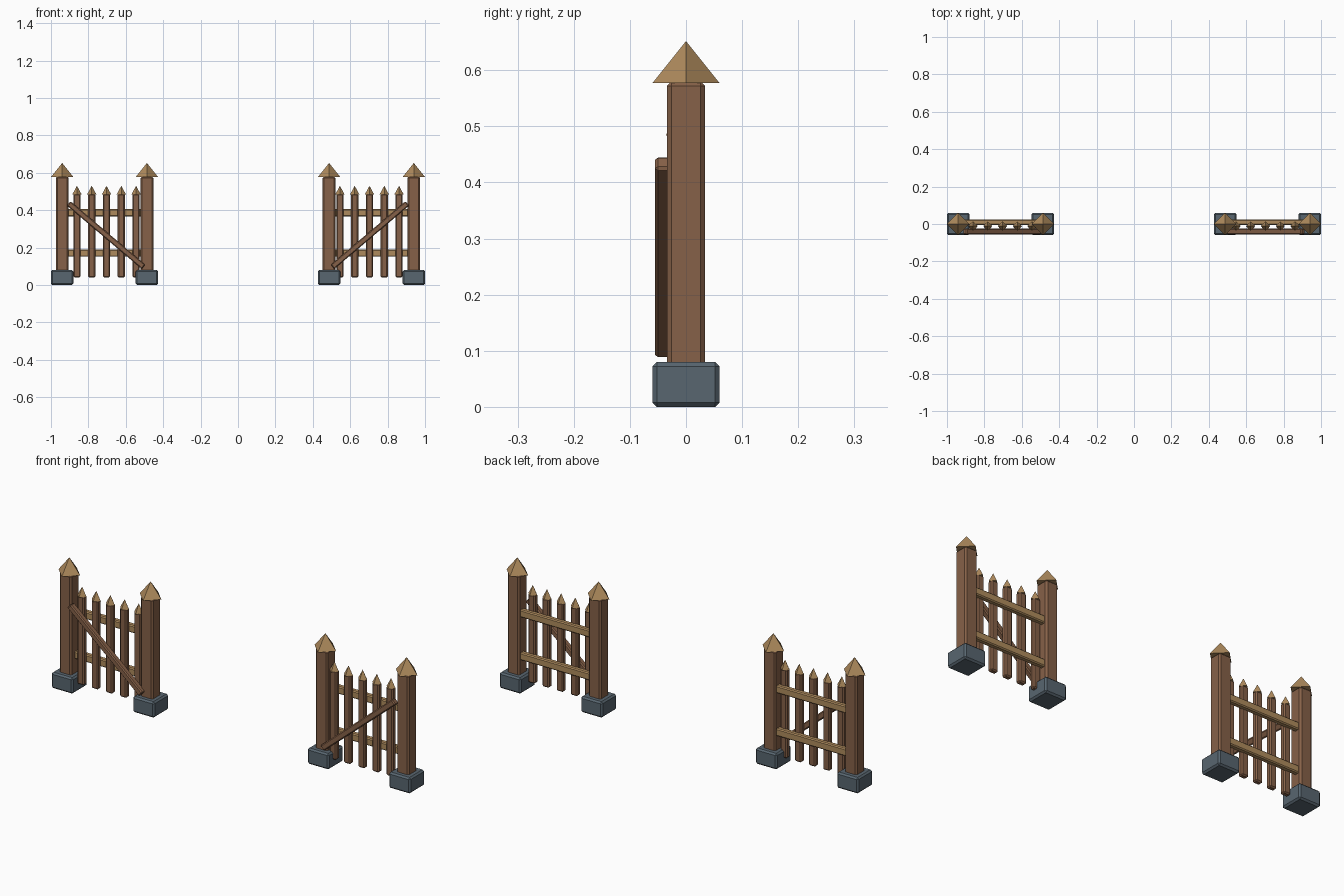
import bpy, math

if "Cube" in bpy.data.objects:
    bpy.data.objects.remove(bpy.data.objects["Cube"])


def material(name, rgb):
    m = bpy.data.materials.new(name)
    m.diffuse_color = (*rgb, 1)
    m.use_nodes = True
    m.node_tree.nodes["Principled BSDF"].inputs["Base Color"].default_value = m.diffuse_color
    return m


WOOD = material("brown_wood", (0.24, 0.12, 0.065))
TAN = material("tan_wood", (0.43, 0.26, 0.11))
STONE = material("stone", (0.098, 0.133, 0.162))


def block(name, centre, size, mat, bevel, tilt=0):
    """Chamfered box, optionally tilted about the y axis."""
    bpy.ops.mesh.primitive_cube_add(size=1, location=centre)
    ob = bpy.context.object
    ob.name = name
    ob.scale = size
    bpy.ops.object.transform_apply(location=False, rotation=False, scale=True)
    ob.rotation_euler.y = tilt
    mod = ob.modifiers.new("chamfer", "BEVEL")
    mod.width = bevel
    mod.segments = 1
    ob.data.materials.append(mat)


def spike(name, x, y, z0, z1, radius):
    """Four-sided point with its corners on the x and y axes."""
    bpy.ops.mesh.primitive_cone_add(vertices=4, radius1=radius, radius2=0,
                                    depth=z1 - z0, location=(x, y, (z0 + z1) / 2))
    ob = bpy.context.object
    ob.name = name
    ob.data.materials.append(TAN)


# Two mirrored fence panels with an open gap between them
for side, s in (("left", -1), ("right", 1)):
    # Stone feet, posts and caps
    for pos, px in (("outer", 0.94), ("inner", 0.487)):
        x = s * px
        block(f"{side}_{pos}_foot", (x, 0, 0.04), (0.12, 0.12, 0.08), STONE, 0.008)
        block(f"{side}_{pos}_post", (x, 0, 0.325), (0.068, 0.068, 0.51), WOOD, 0.008)
        spike(f"{side}_{pos}_cap", x, 0, 0.577, 0.652, 0.06)

    # Rails behind the pickets
    for level, z in (("lower", 0.17), ("upper", 0.386)):
        block(f"{side}_{level}_rail", (s * 0.713, 0.009, z), (0.42, 0.028, 0.038), TAN, 0.005)

    # Pointed pickets
    for i in range(5):
        x = s * (0.545 + 0.079 * i)
        block(f"{side}_picket_{i + 1}", (x, -0.011, 0.264), (0.038, 0.028, 0.448), WOOD, 0.006)
        spike(f"{side}_picket_tip_{i + 1}", x, -0.011, 0.484, 0.53, 0.025)

    # Diagonal brace across the front, rising outwards
    dx, dz = 0.40, 0.339
    block(f"{side}_brace", (s * 0.705, -0.04, 0.2665),
          (math.hypot(dx, dz), 0.03, 0.03), WOOD, 0.005, -s * math.atan2(dz, dx))
